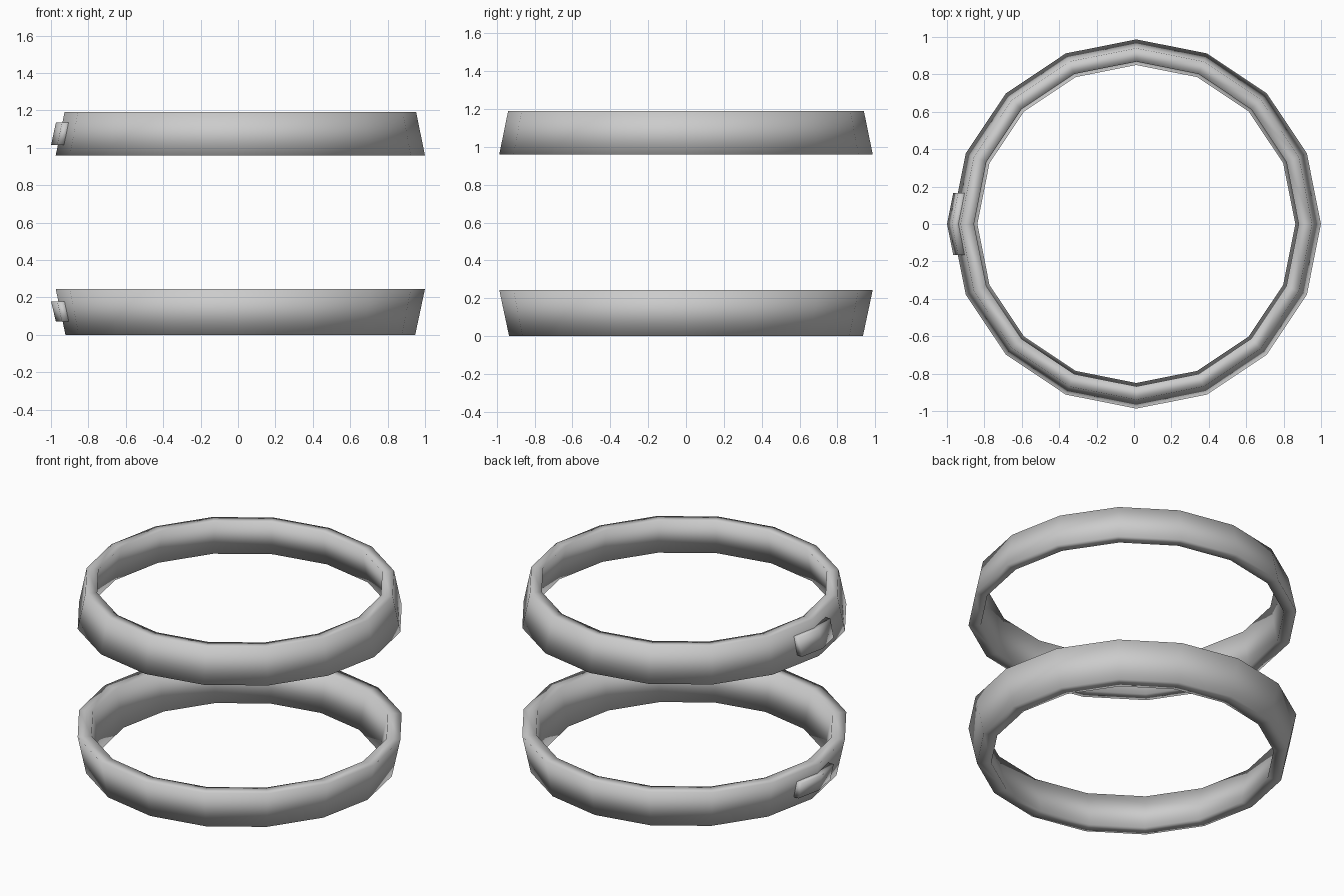
import bpy
import bmesh
from math import cos, sin, tan, pi

SIDES = 16
CENTRE_X = 0.0125

cube = bpy.data.objects.get("Cube")
if cube:
    bpy.data.objects.remove(cube, do_unlink=True)

grey = bpy.data.materials.new("plain grey")
grey.use_nodes = True
grey.diffuse_color = (0.6, 0.6, 0.6, 1)
grey.node_tree.nodes["Principled BSDF"].inputs["Base Color"].default_value = (0.6, 0.6, 0.6, 1)


def finish(name, bm):
    """Turn a bmesh into a smooth grey object."""
    bmesh.ops.recalc_face_normals(bm, faces=bm.faces)
    for face in bm.faces:
        face.smooth = True
    mesh = bpy.data.meshes.new(name)
    bm.to_mesh(mesh)
    bm.free()
    mesh.materials.append(grey)
    obj = bpy.data.objects.new(name, mesh)
    obj.location.x = CENTRE_X
    bpy.context.collection.objects.link(obj)


def bridge(bm, sections, closed):
    """Skin a row of four-point sections, capping the ends of an open row."""
    loops = [[bm.verts.new(p) for p in section] for section in sections]
    pairs = list(zip(loops, loops[1:]))
    if closed:
        pairs.append((loops[-1], loops[0]))
    else:
        bm.faces.new(loops[0])
        bm.faces.new(loops[-1])
    for a, b in pairs:
        for i in range(4):
            j = (i + 1) % 4
            bm.faces.new((a[i], a[j], b[j], b[i]))


def band(name, bottom, top, r_bottom, r_top, in_bottom, in_top):
    """Tapered hoop with flat-sided facets."""
    profile = [(r_bottom, bottom), (r_top, top), (in_top, top), (in_bottom, bottom)]
    angles = [2 * pi * i / SIDES for i in range(SIDES)]
    bm = bmesh.new()
    bridge(bm, [[(r * cos(a), r * sin(a), z) for r, z in profile] for a in angles], True)
    finish(name, bm)


def tag(name, bottom, top, x_bottom, x_top):
    """Small plate bent around the corner of a hoop at -x."""
    depth, half = 0.045, 0.165
    bm = bmesh.new()
    sections = []
    for y in (-half, 0, half):
        bend = abs(y) * tan(pi / SIDES)
        sections.append([(-x + bend, y, z) for x, z in (
            (x_bottom, bottom), (x_top, top),
            (x_top - depth, top), (x_bottom - depth, bottom))])
    bridge(bm, sections, False)
    finish(name, bm)


# Lower hoop flares upward, upper hoop narrows upward
band("lower_band", 0, 0.245, 0.935, 0.987, 0.85, 0.902)
band("upper_band", 0.96, 1.19, 0.987, 0.94, 0.912, 0.868)

# Bent plates on the side of each hoop
tag("lower_tag", 0.07, 0.178, 0.986, 1.012)
tag("upper_tag", 1.015, 1.135, 1.012, 0.986)
